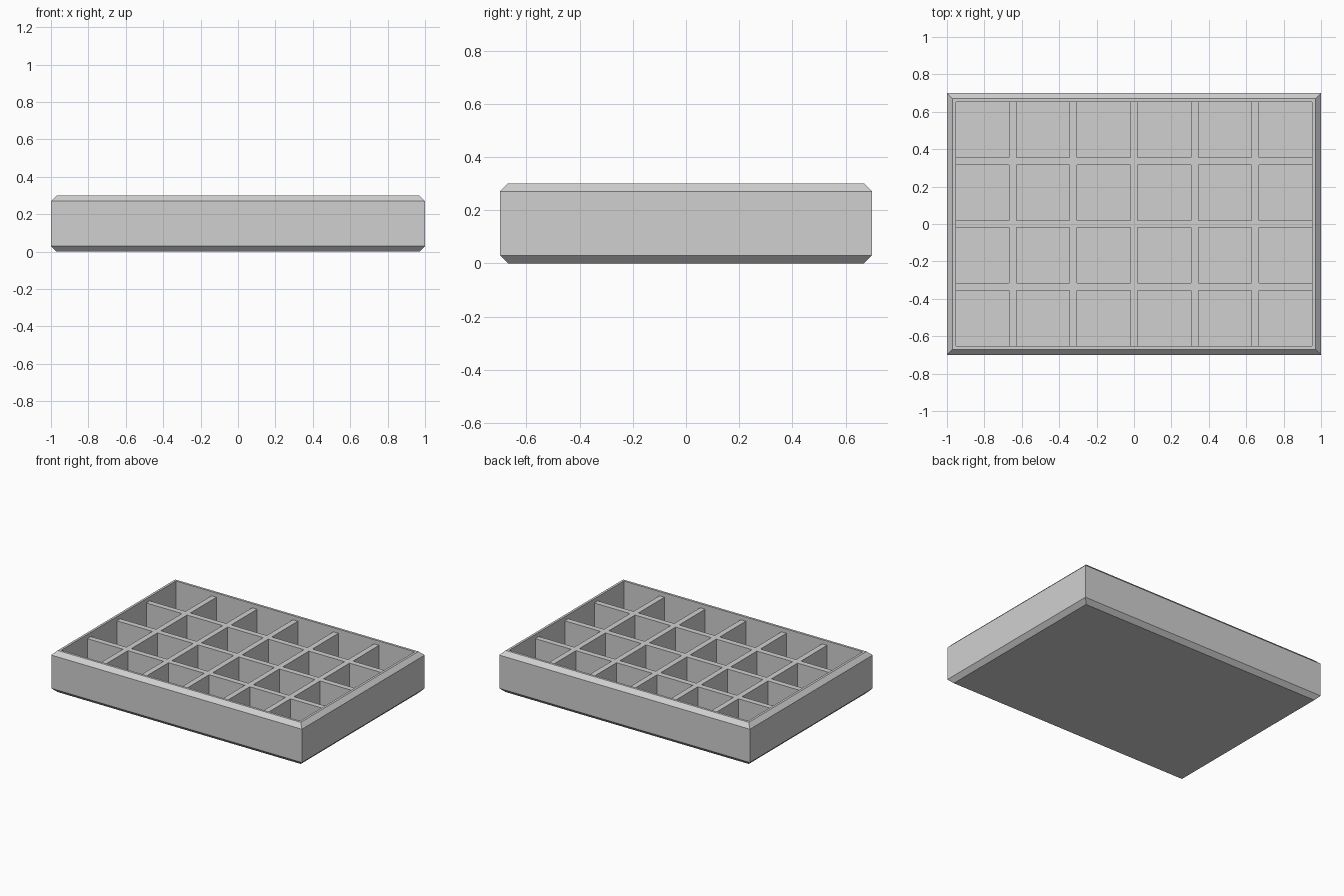
import bpy
import bmesh

cube = bpy.data.objects.get("Cube")
if cube:
    bpy.data.objects.remove(cube, do_unlink=True)

LENGTH, DEPTH, HEIGHT = 2.0, 1.4, 0.3
CHAMFER, WALL, FLOOR = 0.03, 0.047, 0.03
COLUMNS, ROWS = 6, 4
DIVIDER, DIVIDER_TOP = 0.04, 0.27

grey = bpy.data.materials.new("light grey")
grey.use_nodes = True
grey.diffuse_color = (0.63, 0.63, 0.63, 1)
grey.node_tree.nodes["Principled BSDF"].inputs["Base Color"].default_value = grey.diffuse_color


def finish(bm, name):
    bmesh.ops.recalc_face_normals(bm, faces=bm.faces)
    mesh = bpy.data.meshes.new(name)
    bm.to_mesh(mesh)
    bm.free()
    mesh.materials.append(grey)
    obj = bpy.data.objects.new(name, mesh)
    bpy.context.collection.objects.link(obj)
    return obj


# Tray shell: rectangles lofted up the outside, over the rim and down to the floor
bm = bmesh.new()
profile = [(CHAMFER, 0), (0, CHAMFER), (0, HEIGHT - CHAMFER),
           (CHAMFER, HEIGHT), (WALL, HEIGHT), (WALL, FLOOR)]
rings = []
for inset, z in profile:
    x, y = LENGTH / 2 - inset, DEPTH / 2 - inset
    rings.append([bm.verts.new((sx * x, sy * y, z))
                  for sx, sy in ((-1, -1), (1, -1), (1, 1), (-1, 1))])
for low, high in zip(rings, rings[1:]):
    for i in range(4):
        j = (i + 1) % 4
        bm.faces.new((low[i], low[j], high[j], high[i]))
bm.faces.new(rings[0])
bm.faces.new(rings[-1])
finish(bm, "tray_shell")


# Divider grid: fill the tray opening cell by cell, leaving gaps for the pockets
def cuts(span, count):
    """Alternating pocket and divider boundaries across a span."""
    pocket = (span - (count - 1) * DIVIDER) / count
    points = [-span / 2]
    for i in range(2 * count - 1):
        points.append(points[-1] + (DIVIDER if i % 2 else pocket))
    return points


xs = cuts(LENGTH - 2 * WALL, COLUMNS)
ys = cuts(DEPTH - 2 * WALL, ROWS)
bm = bmesh.new()
grid = [[bm.verts.new((x, y, FLOOR)) for y in ys] for x in xs]
for i in range(len(xs) - 1):
    for j in range(len(ys) - 1):
        if i % 2 or j % 2:
            bm.faces.new((grid[i][j], grid[i + 1][j], grid[i + 1][j + 1], grid[i][j + 1]))
bmesh.ops.delete(bm, geom=[v for v in bm.verts if not v.link_faces], context='VERTS')
top = bmesh.ops.extrude_face_region(bm, geom=bm.faces[:], use_keep_orig=True)
bmesh.ops.translate(bm, vec=(0, 0, DIVIDER_TOP - FLOOR),
                    verts=[g for g in top["geom"] if isinstance(g, bmesh.types.BMVert)])
# Merge the coplanar pieces of the grid top into clean strips
bmesh.ops.delete(bm, geom=[f for f in bm.faces
                           if all(v.co.z < FLOOR + CHAMFER for v in f.verts)],
                 context='FACES')
finish(bm, "divider_grid")
